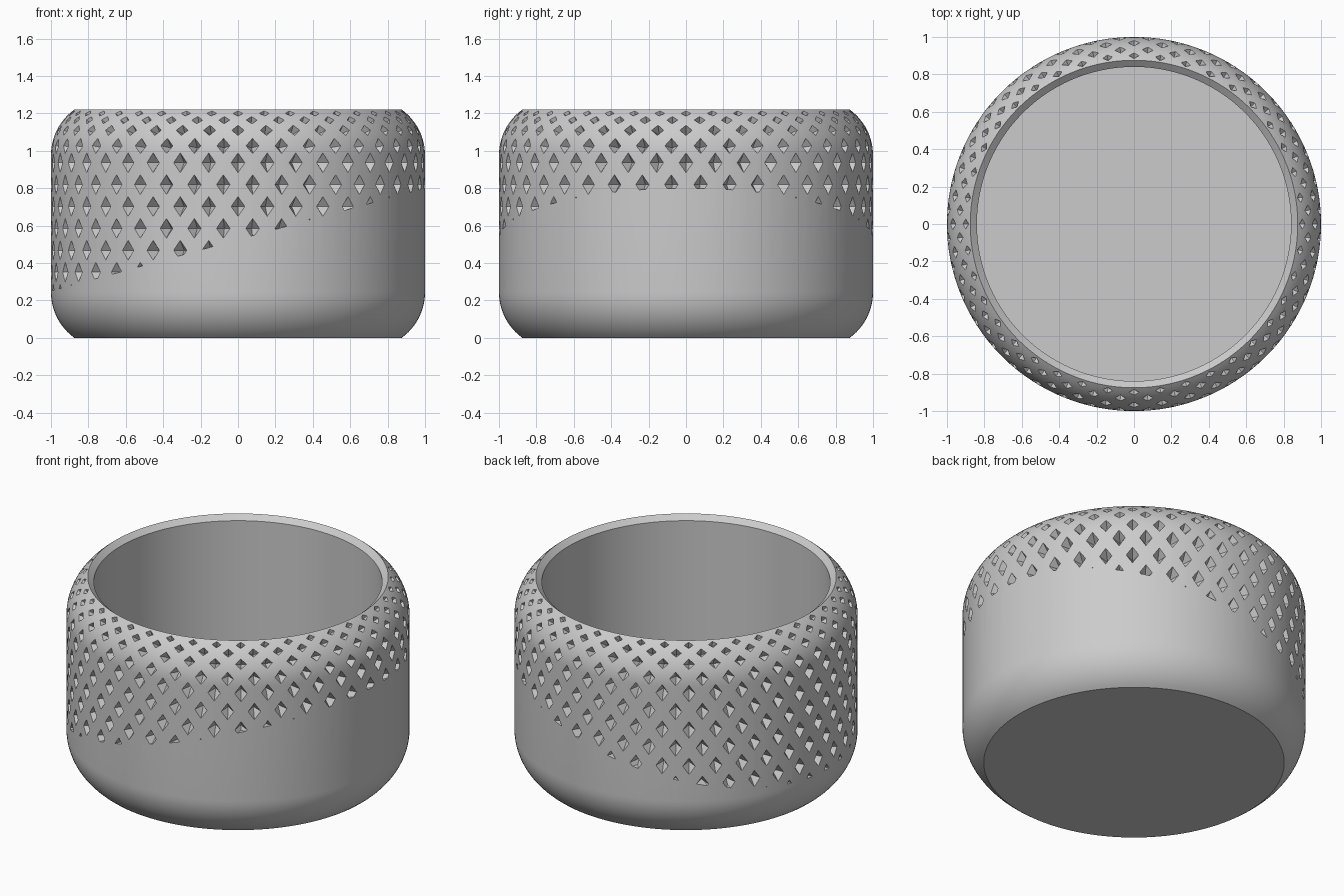
import bpy, bmesh
from math import sin, cos, pi, radians
from mathutils import Vector, Matrix

if "Cube" in bpy.data.objects:
    bpy.data.objects.remove(bpy.data.objects["Cube"], do_unlink=True)

HEIGHT, ROUND, BEND = 1.22, 0.3, radians(54.2)
RISE = ROUND * sin(BEND)          # height of each rounded shoulder
COLUMNS, SEGMENTS = 40, 160
INNER, FLOOR = 0.84, 0.1


def make_object(name, bm):
    bmesh.ops.recalc_face_normals(bm, faces=bm.faces)
    mesh = bpy.data.meshes.new(name)
    bm.to_mesh(mesh)
    bm.free()
    ob = bpy.data.objects.new(name, mesh)
    bpy.context.collection.objects.link(ob)
    return ob


def shoulder(angle):
    """Radius and rise along the rounded shoulder."""
    return 1 - ROUND + ROUND * cos(angle), ROUND * sin(angle)


# Plain grey material
grey = bpy.data.materials.new("plain_grey")
grey.use_nodes = True
grey.diffuse_color = (0.6, 0.6, 0.6, 1)
grey.node_tree.nodes["Principled BSDF"].inputs["Base Color"].default_value = grey.diffuse_color

# Bowl profile: base, lower shoulder, upper shoulder, bevelled lip, inside wall, floor
steps = [BEND * i / 12 for i in range(13)]
lower = [(shoulder(a)[0], RISE - shoulder(a)[1]) for a in reversed(steps)]
upper = [(r, HEIGHT - z) for r, z in reversed(lower)]
profile = [(0, 0)] + lower + upper + [(INNER, HEIGHT - 0.03), (INNER, FLOOR), (0, FLOOR)]

bm = bmesh.new()
turn = Matrix.Rotation(pi / SEGMENTS, 3, 'Z')
verts = [bm.verts.new(turn @ Vector((r, 0, z))) for r, z in profile]
edges = [bm.edges.new(pair) for pair in zip(verts, verts[1:])]
bmesh.ops.spin(bm, geom=verts + edges, cent=(0, 0, 0), axis=(0, 0, 1),
               angle=2 * pi, steps=SEGMENTS, use_merge=False)
bmesh.ops.remove_doubles(bm, verts=bm.verts, dist=1e-4)
bowl = make_object("bowl", bm)
bowl.data.materials.append(grey)

# Rows of diamonds: radius, height, tilt, half width, half height
rows = []
for k in range(7):
    rows.append((k, 1.0, 0.936 - 0.117 * k, 0.0, 0.037, 0.053))
for k, (arc, wide, tall) in enumerate([(0.05, 0.035, 0.043), (0.138, 0.033, 0.031),
                                       (0.203, 0.030, 0.025), (0.252, 0.027, 0.02)]):
    a = arc / ROUND
    r, z = shoulder(a)
    rows.append((k + 1, r, HEIGHT - RISE + z, a, wide, tall))

# Pyramid-shaped pits, each reaching slightly outside the surface
bm = bmesh.new()
OUT = 0.012
for shift, r, z, tilt, wide, tall in rows:
    depth = min(0.08, 1.9 * wide)
    if tilt > 0.7:
        depth = 0.04
    grow = 1 + OUT / depth
    for c in range(COLUMNS):
        t = 2 * pi * (c + 0.5 * (shift % 2)) / COLUMNS
        if z + tall < 0.525 + 0.275 * r * cos(t):
            continue
        radial = Vector((cos(t), sin(t), 0))
        side = Vector((-sin(t), cos(t), 0))
        normal = radial * cos(tilt) + Vector((0, 0, sin(tilt)))
        along = normal.cross(side)
        centre = radial * r + Vector((0, 0, z))
        apex = bm.verts.new(centre - normal * depth)
        base = [bm.verts.new(centre + normal * OUT + d * grow) for d in
                (side * wide, along * tall, -side * wide, -along * tall)]
        bm.faces.new(base)
        for i in range(4):
            bm.faces.new((base[i], apex, base[(i + 1) % 4]))

# Slanted lower limit of the pattern
cut = bmesh.ops.bisect_plane(bm, geom=bm.verts[:] + bm.edges[:] + bm.faces[:],
                             plane_co=(0, 0, 0.525), plane_no=(-0.275, 0, 1),
                             clear_inner=True)
bmesh.ops.holes_fill(bm, edges=[e for e in bm.edges if e.is_boundary], sides=0)
pits = make_object("pit_cutter", bm)
pits.hide_render = True

# Carve the pits and keep only the bowl
mod = bowl.modifiers.new("pits", 'BOOLEAN')
mod.operation = 'DIFFERENCE'
mod.solver = 'EXACT'
mod.object = pits
for ob in bpy.context.selected_objects:
    ob.select_set(False)
bpy.context.view_layer.objects.active = bowl
bowl.select_set(True)
bpy.ops.object.modifier_apply(modifier=mod.name)
bpy.data.objects.remove(pits, do_unlink=True)
bpy.ops.object.shade_smooth_by_angle(angle=radians(25))
